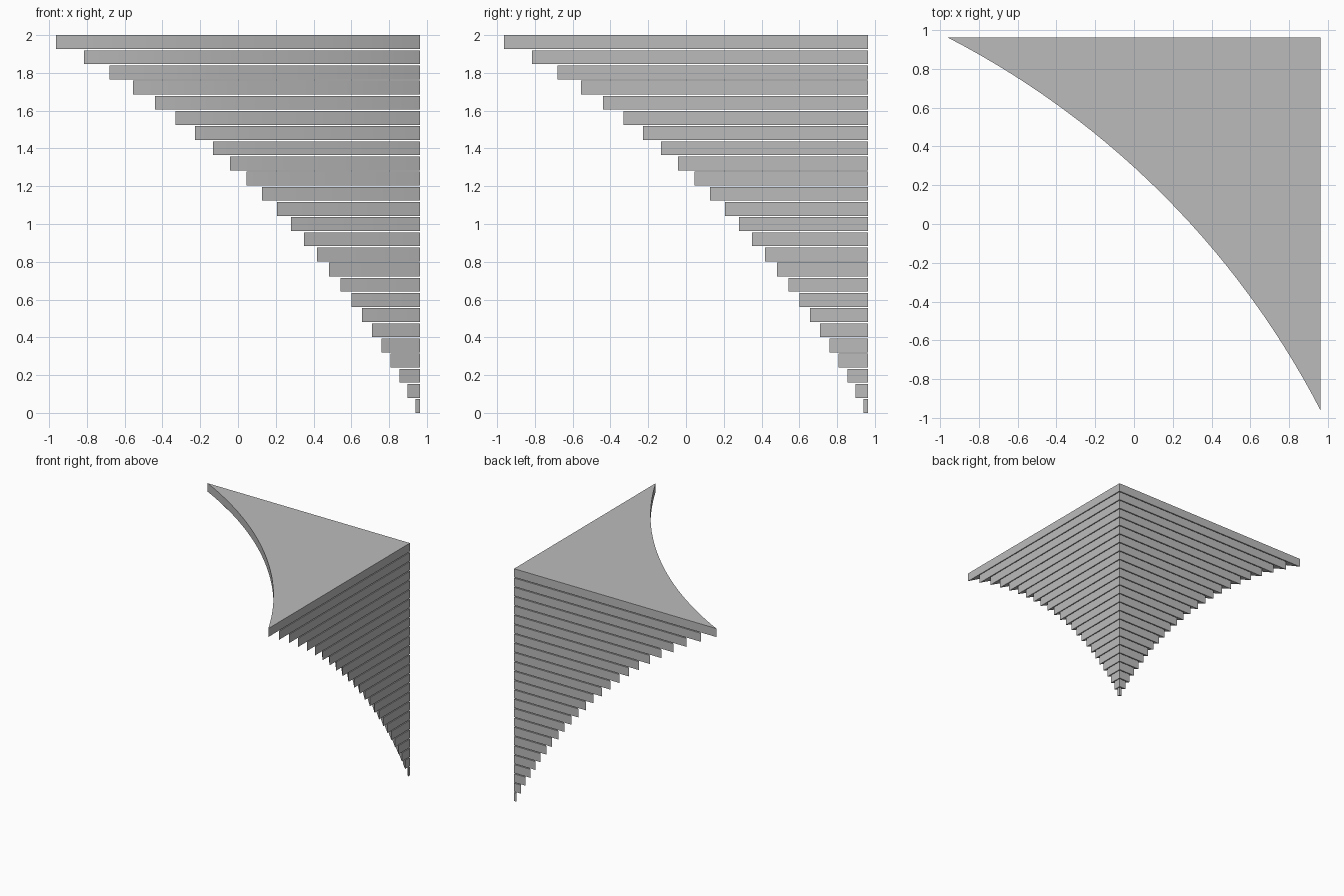
import bpy
import bmesh
import math

cube = bpy.data.objects.get("Cube")
if cube:
    bpy.data.objects.remove(cube, do_unlink=True)

LAYERS = 25
PITCH = 0.0803      # spacing of the slabs
THICK = 0.0731      # slab height, leaving a thin open joint
CORNER = 0.9635     # x and y of the vertical corner edge
REACH = 3.979       # horizontal distance from corner to sphere centre
DROP = 3.93         # depth of sphere centre below the top
TOP_GAP = REACH - 2 * CORNER
SEGMENTS = 28

stone = bpy.data.materials.new("grey stone")
stone.use_nodes = True
grey = (0.5, 0.5, 0.5, 1)
stone.diffuse_color = grey
stone.node_tree.nodes["Principled BSDF"].inputs["Base Color"].default_value = grey


def slab(index):
    """Corner slab whose inner side is hollowed by a large sphere."""
    depth = index * PITCH
    gap = math.sqrt(TOP_GAP ** 2 + depth * (2 * DROP - depth))
    radius = math.hypot(gap, REACH)
    start, end = math.atan2(gap, REACH), math.atan2(REACH, gap)
    centre = CORNER - REACH
    top = 2 - depth

    # Outline: square outer corner, then the concave arc
    outline = [(CORNER, CORNER)]
    for i in range(SEGMENTS + 1):
        angle = end + (start - end) * i / SEGMENTS
        outline.append((centre + radius * math.cos(angle),
                        centre + radius * math.sin(angle)))

    bm = bmesh.new()
    base = bm.faces.new([bm.verts.new((x, y, top - THICK)) for x, y in outline])
    result = bmesh.ops.extrude_face_region(bm, geom=[base], use_keep_orig=True)
    raised = [g for g in result["geom"] if isinstance(g, bmesh.types.BMVert)]
    bmesh.ops.translate(bm, verts=raised, vec=(0, 0, THICK))
    bmesh.ops.recalc_face_normals(bm, faces=bm.faces)

    name = f"corbel_slab_{index + 1:02d}"
    mesh = bpy.data.meshes.new(name)
    bm.to_mesh(mesh)
    bm.free()
    mesh.materials.append(stone)
    obj = bpy.data.objects.new(name, mesh)
    bpy.context.collection.objects.link(obj)
    return obj


# Stack the slabs from the top down
bpy.ops.object.select_all(action="DESELECT")
for k in range(LAYERS):
    obj = slab(k)
    obj.select_set(True)
    bpy.context.view_layer.objects.active = obj
bpy.ops.object.shade_smooth_by_angle(angle=math.radians(30))
